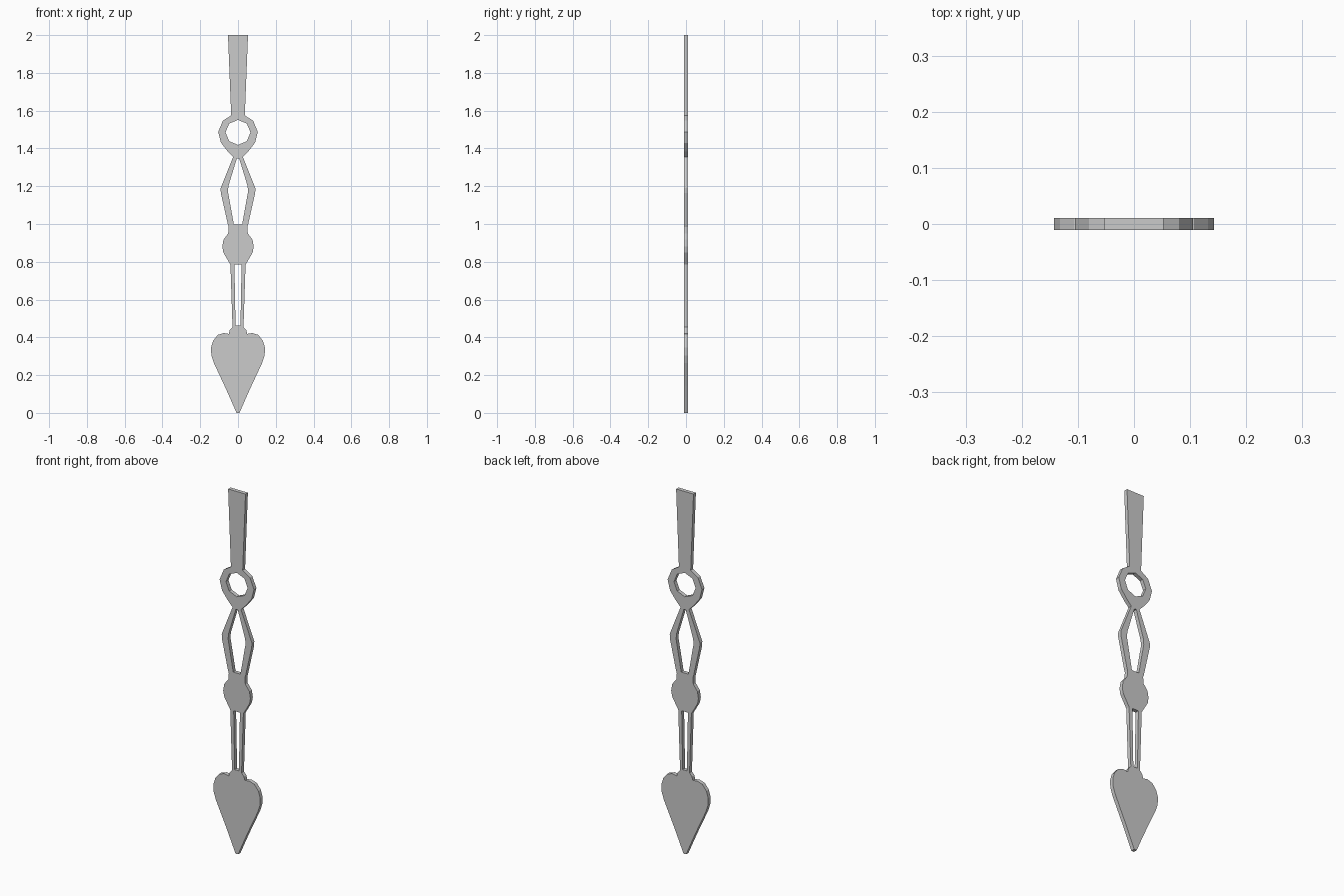
import bpy, bmesh, math
from mathutils import Matrix

if "Cube" in bpy.data.objects:
    bpy.data.objects.remove(bpy.data.objects["Cube"])

THICK = 0.021


def mirrored(half):
    """Close a right-hand half profile (bottom to top) by mirroring it in x."""
    return half + [(-x, z) for x, z in reversed(half)]


# Right half of the silhouette, bottom to top
spade = [(0.008, 0), (0.045, 0.085), (0.072, 0.145), (0.128, 0.265),
         (0.141, 0.305), (0.143, 0.345), (0.132, 0.382), (0.107, 0.413),
         (0.075, 0.423), (0.049, 0.418), (0.044, 0.438), (0.029, 0.455)]
stem_and_knob = [(0.040, 0.785), (0.062, 0.822), (0.078, 0.850), (0.083, 0.880),
                 (0.077, 0.917), (0.052, 0.950), (0.049, 0.985)]
lozenge = [(0.054, 1.0), (0.091, 1.165), (0.092, 1.19), (0.026, 1.355)]
ring = [(0.055, 1.385), (0.090, 1.43), (0.105, 1.487), (0.080, 1.547), (0.036, 1.575)]
tail = [(0.053, 2.0)]
outline = mirrored(spade + stem_and_knob + lozenge + ring + tail)

# Pierced openings
slot = mirrored([(0.013, 0.462), (0.019, 0.785)])
diamond = mirrored([(0.022, 0.998), (0.053, 1.17), (0.051, 1.2), (0.006, 1.348)])
eye = [(0.066 * math.cos(i * math.pi / 4), 1.485 + 0.066 * math.sin(i * math.pi / 4))
       for i in range(8)]

# Filled flat curve with holes, given thickness
curve = bpy.data.curves.new("clock_hand", 'CURVE')
curve.dimensions = '2D'
curve.fill_mode = 'BOTH'
curve.extrude = THICK / 2
for loop in (outline, slot, diamond, eye):
    spline = curve.splines.new('POLY')
    spline.points.add(len(loop) - 1)
    for point, (x, z) in zip(spline.points, loop):
        point.co = (x, z, 0, 1)
    spline.use_cyclic_u = True

hand = bpy.data.objects.new("clock_hand", curve)
bpy.context.collection.objects.link(hand)
bpy.context.view_layer.objects.active = hand
hand.select_set(True)
bpy.ops.object.convert(target='MESH')
hand = bpy.context.object

# Weld caps to walls, stand upright, flat shade
mesh = hand.data
bm = bmesh.new()
bm.from_mesh(mesh)
bmesh.ops.remove_doubles(bm, verts=bm.verts, dist=0.0005)
bmesh.ops.transform(bm, matrix=Matrix.Rotation(math.pi / 2, 4, 'X'), verts=bm.verts)
bmesh.ops.recalc_face_normals(bm, faces=bm.faces)
for face in bm.faces:
    face.smooth = False
bm.to_mesh(mesh)
bm.free()
